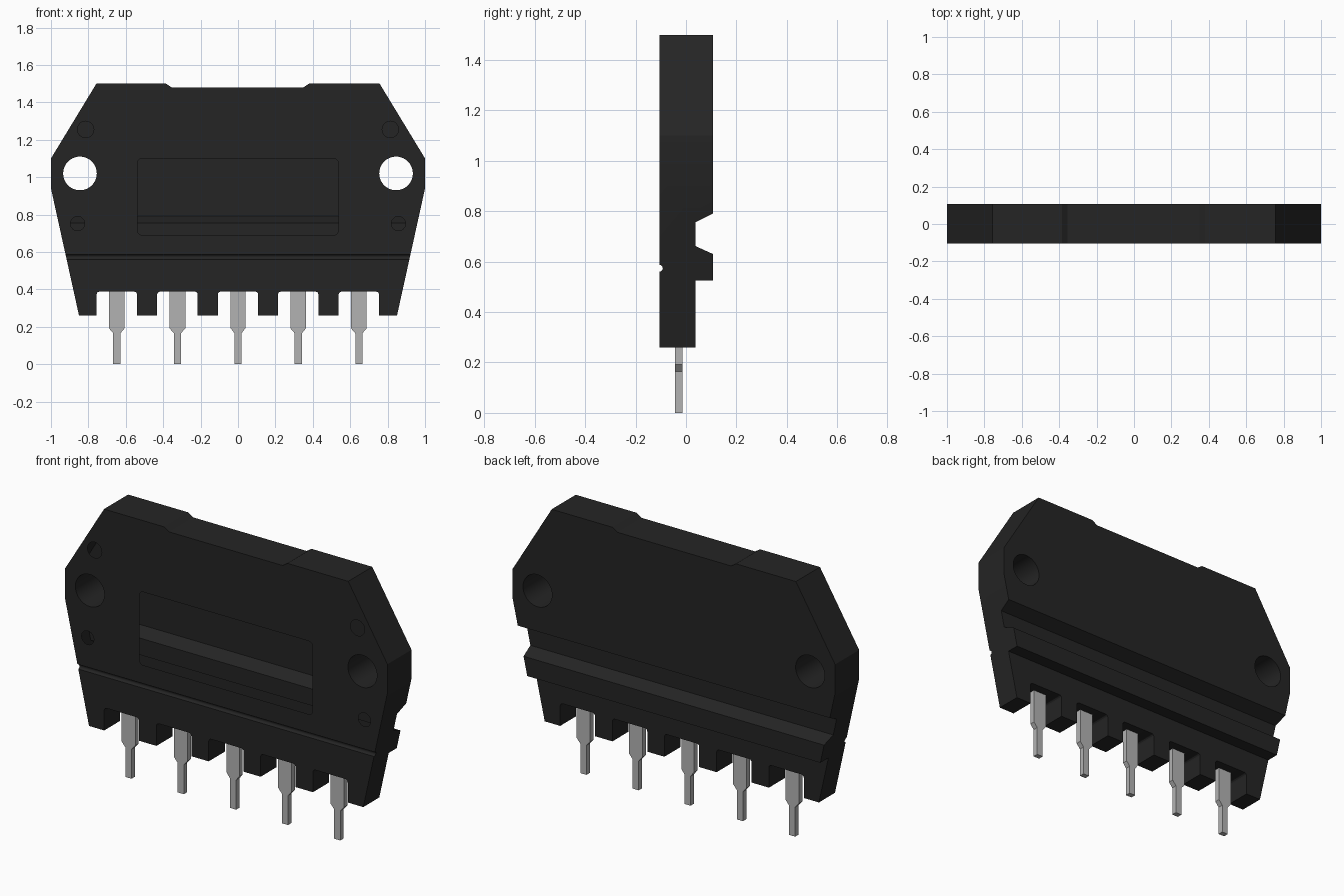
import bpy, bmesh, math

cube = bpy.data.objects.get("Cube")
if cube:
    bpy.data.objects.remove(cube, do_unlink=True)


def material(name, value, rough, metal=0.0):
    m = bpy.data.materials.new(name)
    m.use_nodes = True
    col = (value, value, value, 1)
    m.diffuse_color = col
    node = m.node_tree.nodes["Principled BSDF"]
    node.inputs["Base Color"].default_value = col
    node.inputs["Roughness"].default_value = rough
    node.inputs["Metallic"].default_value = metal
    return m


BLACK = material("black plastic", 0.018, 0.6)
SILVER = material("silver metal", 0.45, 0.5)


def prism(name, pts, axis, lo, hi, mat):
    """Extrude a 2D outline: (x, z) along y, or (y, z) along x."""
    bm = bmesh.new()
    place = (lambda a, b: (a, lo, b)) if axis == 'y' else (lambda a, b: (lo, a, b))
    face = bm.faces.new([bm.verts.new(place(a, b)) for a, b in pts])
    out = bmesh.ops.extrude_face_region(bm, geom=[face])
    d = hi - lo
    verts = [g for g in out["geom"] if isinstance(g, bmesh.types.BMVert)]
    bmesh.ops.translate(bm, vec=(0, d, 0) if axis == 'y' else (d, 0, 0), verts=verts)
    bmesh.ops.recalc_face_normals(bm, faces=bm.faces)
    me = bpy.data.meshes.new(name)
    bm.to_mesh(me)
    bm.free()
    me.materials.append(mat)
    ob = bpy.data.objects.new(name, me)
    bpy.context.collection.objects.link(ob)
    return ob


def arc(cx, cz, r, start, end, n):
    return [(cx + r * math.cos(math.radians(start + (end - start) * i / n)),
             cz + r * math.sin(math.radians(start + (end - start) * i / n)))
            for i in range(n + 1)]


def circle(cx, cz, r, n=40):
    return arc(cx, cz, r, 0, 360, n)[:-1]


def rounded_rect(x0, x1, z0, z1, r):
    return (arc(x1 - r, z1 - r, r, 0, 90, 5) + arc(x0 + r, z1 - r, r, 90, 180, 5)
            + arc(x0 + r, z0 + r, r, 180, 270, 5) + arc(x1 - r, z0 + r, r, 270, 360, 5))


def boolean(ob, cutter, op):
    """Apply a boolean and discard the cutter."""
    cutter.hide_render = True
    mod = ob.modifiers.new("cut", 'BOOLEAN')
    mod.operation, mod.solver, mod.object = op, 'EXACT', cutter
    bpy.context.view_layer.update()
    dg = bpy.context.evaluated_depsgraph_get()
    me = bpy.data.meshes.new_from_object(ob.evaluated_get(dg))
    ob.modifiers.clear()
    ob.data = me
    bpy.data.objects.remove(cutter, do_unlink=True)


FRONT, BACK, STEP = -0.105, 0.108, 0.037
PINS = (-0.648, -0.324, 0.0, 0.322, 0.646)

# Body outline with five notches along the bottom
outline = [(0.85, 0.26), (1, 0.94), (1, 1.1), (0.757, 1.5), (0.38, 1.5), (0.35, 1.48),
           (-0.355, 1.48), (-0.385, 1.5), (-0.757, 1.5), (-1, 1.1), (-1, 0.94), (-0.85, 0.26)]
for x in PINS:
    a, b, r = x - 0.108, x + 0.108, 0.015
    outline += [(a, 0.26)] + arc(a + r, 0.388 - r, r, 180, 90, 3)
    outline += arc(b - r, 0.388 - r, r, 90, 0, 3) + [(b, 0.26)]
body = prism("body_shell", outline, 'y', FRONT - 0.05, BACK + 0.05, BLACK)

# Side profile: stepped back with a ledge, small round groove on the front
profile = [(FRONT, 0.2), (STEP, 0.2), (STEP, 0.525), (BACK, 0.525), (BACK, 0.63),
           (STEP, 0.662), (STEP, 0.756), (BACK, 0.792), (BACK, 1.6), (FRONT, 1.6)]
profile += arc(FRONT, 0.574, 0.013, 90, -90, 8)
boolean(body, prism("profile_cutter", profile, 'x', -1.2, 1.2, BLACK), 'INTERSECT')

# Mounting holes
for s in (-1, 1):
    boolean(body, prism("hole_cutter", circle(s * 0.845, 1.02, 0.09), 'y', -0.3, 0.3, BLACK),
            'DIFFERENCE')

# Openings in the front skin: label window and four small round ones
openings = [rounded_rect(-0.538, 0.536, 0.69, 1.1, 0.025)]
for s in (-1, 1):
    openings += [circle(s * 0.815, 1.255, 0.044, 24), circle(s * 0.858, 0.752, 0.038, 24)]
for pts in openings:
    boolean(body, prism("opening_cutter", pts, 'y', -0.3, FRONT + 0.01, BLACK), 'DIFFERENCE')

# Open these pockets into the hollow interior
bm = bmesh.new()
bm.from_mesh(body.data)
pocket = [f for f in bm.faces
          if f.calc_center_median().z > 0.65
          and FRONT + 0.002 < f.calc_center_median().y < FRONT + 0.012]
bmesh.ops.delete(bm, geom=pocket, context='FACES')
bm.to_mesh(body.data)
bm.free()

# Smooth the round holes, keep other edges sharp
body.data.polygons.foreach_set("use_smooth", [True] * len(body.data.polygons))
body.data.set_sharp_from_angle(angle=math.radians(25))

# Terminal pins: wide shoulder tapering to a narrow leg
for i, x in enumerate(PINS):
    w, n = (0.039 if i == 2 else 0.042), 0.019
    half = [(n, 0), (n, 0.165), (w, 0.192), (w, 0.392)]
    pts = [(x + a, z) for a, z in half] + [(x - a, z) for a, z in reversed(half)]
    prism(f"terminal_pin_{i + 1}", pts, 'y', -0.044, -0.014, SILVER)
